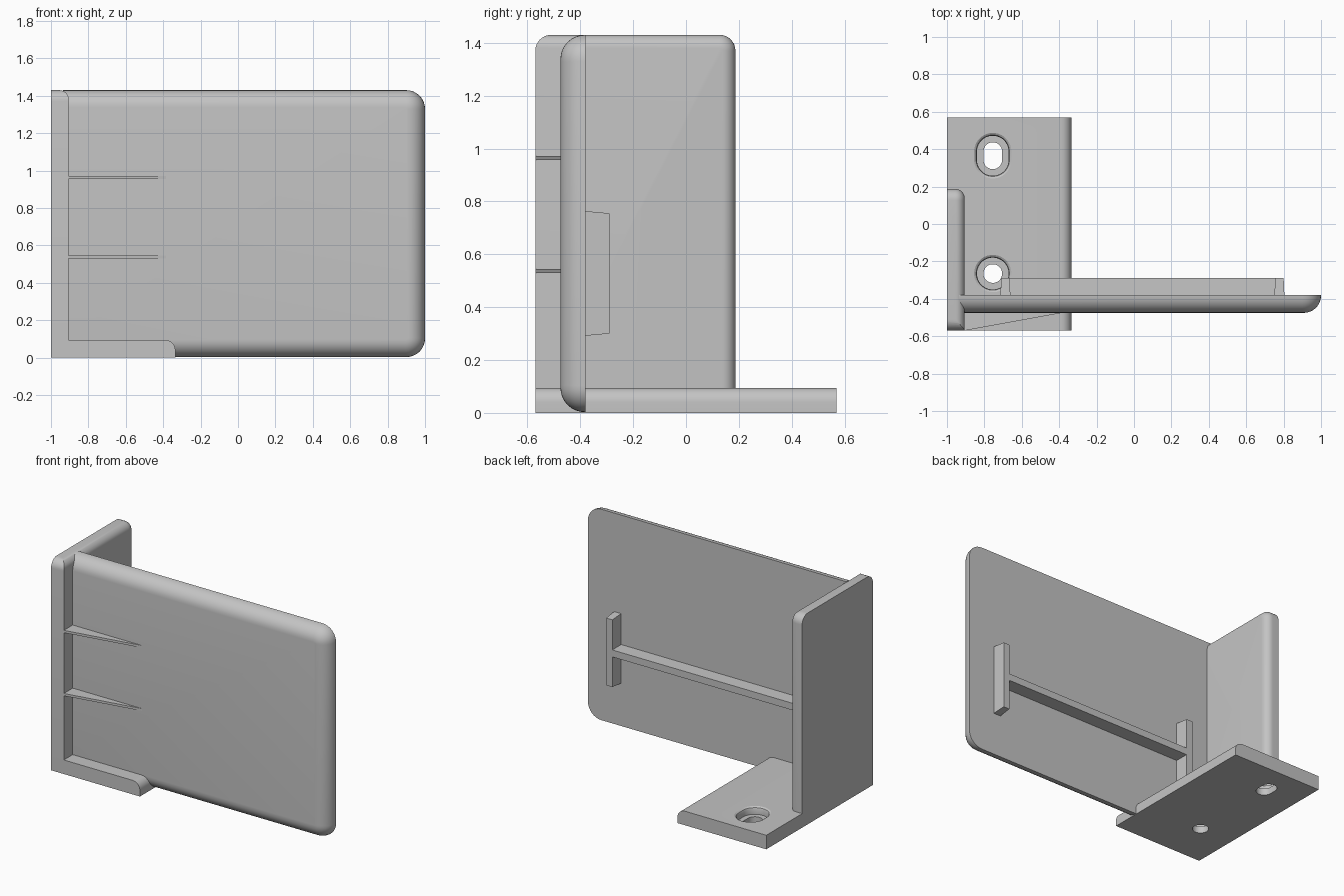
import bpy, bmesh, math
from mathutils import Vector

if "Cube" in bpy.data.objects:
    bpy.data.objects.remove(bpy.data.objects["Cube"], do_unlink=True)

grey = bpy.data.materials.new("plain grey")
grey.use_nodes = True
grey.diffuse_color = (0.55, 0.55, 0.55, 1)
grey.node_tree.nodes["Principled BSDF"].inputs["Base Color"].default_value = grey.diffuse_color


def box(lo, hi):
    bm = bmesh.new()
    bmesh.ops.create_cube(bm, size=1)
    for v in bm.verts:
        v.co = Vector([a + (c + 0.5) * (b - a) for a, b, c in zip(lo, hi, v.co)])
    return bm


def round_edges(bm, radius, rule, segments=8):
    """Round every edge whose two end points satisfy the rule."""
    edges = [e for e in bm.edges if rule(e.verts[0].co, e.verts[1].co)]
    bmesh.ops.bevel(bm, geom=edges, offset=radius, segments=segments,
                    profile=0.5, affect='EDGES', clamp_overlap=False)


def prism(points, z0, z1):
    bm = bmesh.new()
    face = bm.faces.new([bm.verts.new((x, y, z0)) for x, y in points])
    out = bmesh.ops.extrude_face_region(bm, geom=[face], use_keep_orig=True)
    for v in out["geom"]:
        if isinstance(v, bmesh.types.BMVert):
            v.co.z = z1
    return bm


def finish(bm, name):
    bmesh.ops.recalc_face_normals(bm, faces=bm.faces)
    mesh = bpy.data.meshes.new(name)
    bm.to_mesh(mesh)
    bm.free()
    ob = bpy.data.objects.new(name, mesh)
    bpy.context.collection.objects.link(ob)
    mesh.materials.append(grey)
    return ob


def activate(ob):
    bpy.context.view_layer.update()
    bpy.ops.object.select_all(action='DESELECT')
    ob.select_set(True)
    bpy.context.view_layer.objects.active = ob


def boolean(ob, cutter, operation):
    mod = ob.modifiers.new("cut", 'BOOLEAN')
    mod.operation, mod.object, mod.solver = operation, cutter, 'EXACT'
    activate(ob)
    bpy.ops.object.modifier_apply(modifier=mod.name)
    bpy.data.objects.remove(cutter, do_unlink=True)


def smooth(ob):
    activate(ob)
    bpy.ops.object.shade_smooth_by_angle(angle=math.radians(30))


def slot_cutter(x, y, stretch, rings, n=32):
    """Stepped round or oblong hole, built from (radius, height) rings."""
    bm = bmesh.new()
    loops = []
    for r, z in rings:
        loop = []
        for i in range(n):
            a = 2 * math.pi * (i + 0.5) / n
            shift = math.copysign(stretch, math.sin(a))
            loop.append(bm.verts.new((x + r * math.cos(a), y + r * math.sin(a) + shift, z)))
        loops.append(loop)
    for low, high in zip(loops, loops[1:]):
        for i in range(n):
            j = (i + 1) % n
            bm.faces.new((low[i], low[j], high[j], high[i]))
    bm.faces.new(loops[0][::-1])
    bm.faces.new(loops[-1])
    return finish(bm, "hole_cutter")


# Base plate with one rounded long edge and two recessed screw holes
bm = box((-1, -0.57, 0), (-0.335, 0.57, 0.095))
round_edges(bm, 0.055, lambda a, b: min(a.x, b.x) > -0.4 and min(a.z, b.z) > 0.05)
base = finish(bm, "base_plate")
steps = [(0.05, -0.1), (0.05, 0.045), (0.085, 0.045), (0.085, 0.078),
         (0.089, 0.088), (0.1, 0.095), (0.1, 0.2)]
for y, stretch in ((0.365, 0.022), (-0.265, 0)):
    boolean(base, slot_cutter(-0.755, y, stretch, steps), 'DIFFERENCE')
smooth(base)

# Side wall: rounded inner rim along the top and back, then a rounded front corner
inner = -0.905
bm = box((-1, -0.8, 0), (inner, 0.187, 1.43))
round_edges(bm, 0.06, lambda a, b: min(a.y, b.y) > 0.1 and min(a.z, b.z) > 1.4)
round_edges(bm, 0.05, lambda a, b: min(a.x, b.x) > inner - 0.01
            and max(a.z, b.z) > 0.1 and max(a.y, b.y) > 0)
wall = finish(bm, "side_wall")
bm = box((-1.2, -0.57, -0.2), (-0.7, 0.5, 1.43))
round_edges(bm, 0.06, lambda a, b: max(a.y, b.y) < 0 and min(a.z, b.z) > 1.4)
boolean(wall, finish(bm, "corner_cutter"), 'INTERSECT')
smooth(wall)

# Front panel with rounded corners and a full round on its front rim
front, back = -0.475, -0.38
bm = box((-0.935, front, 0.003), (1, back, 1.43))
round_edges(bm, 0.1, lambda a, b: min(a.x, b.x) > 0.9 and abs(a.z - b.z) < 0.01
            and abs(a.y - b.y) > 0.05)
round_edges(bm, 0.092, lambda a, b: max(a.y, b.y) < front + 0.01 and max(a.x, b.x) > -0.9)
smooth(finish(bm, "front_panel"))

# Thin triangular gussets between the wall and the panel
for name, z in (("lower_gusset", 0.529), ("upper_gusset", 0.956)):
    finish(prism([(-0.92, -0.57), (inner, -0.57), (-0.385, front),
                  (-0.385, front + 0.02), (-0.92, front + 0.02)], z, z + 0.016), name)


# Rear stiffener: two drafted uprights joined by a crossbar
def drafted_bar(name, x0, x1, z0, z1, dx, dz):
    bm = box((x0, back - 0.02, z0), (x1, -0.29, z1))
    for v in bm.verts:
        if v.co.y > back:
            v.co.x += dx if v.co.x < (x0 + x1) / 2 else -dx
            v.co.z += dz if v.co.z < (z0 + z1) / 2 else -dz
    finish(bm, name)


drafted_bar("right_upright", -0.715, -0.66, 0.29, 0.765, 0.005, 0.01)
drafted_bar("left_upright", 0.75, 0.805, 0.29, 0.765, 0.005, 0.01)
drafted_bar("crossbar", -0.68, 0.77, 0.5, 0.555, 0, 0.004)
